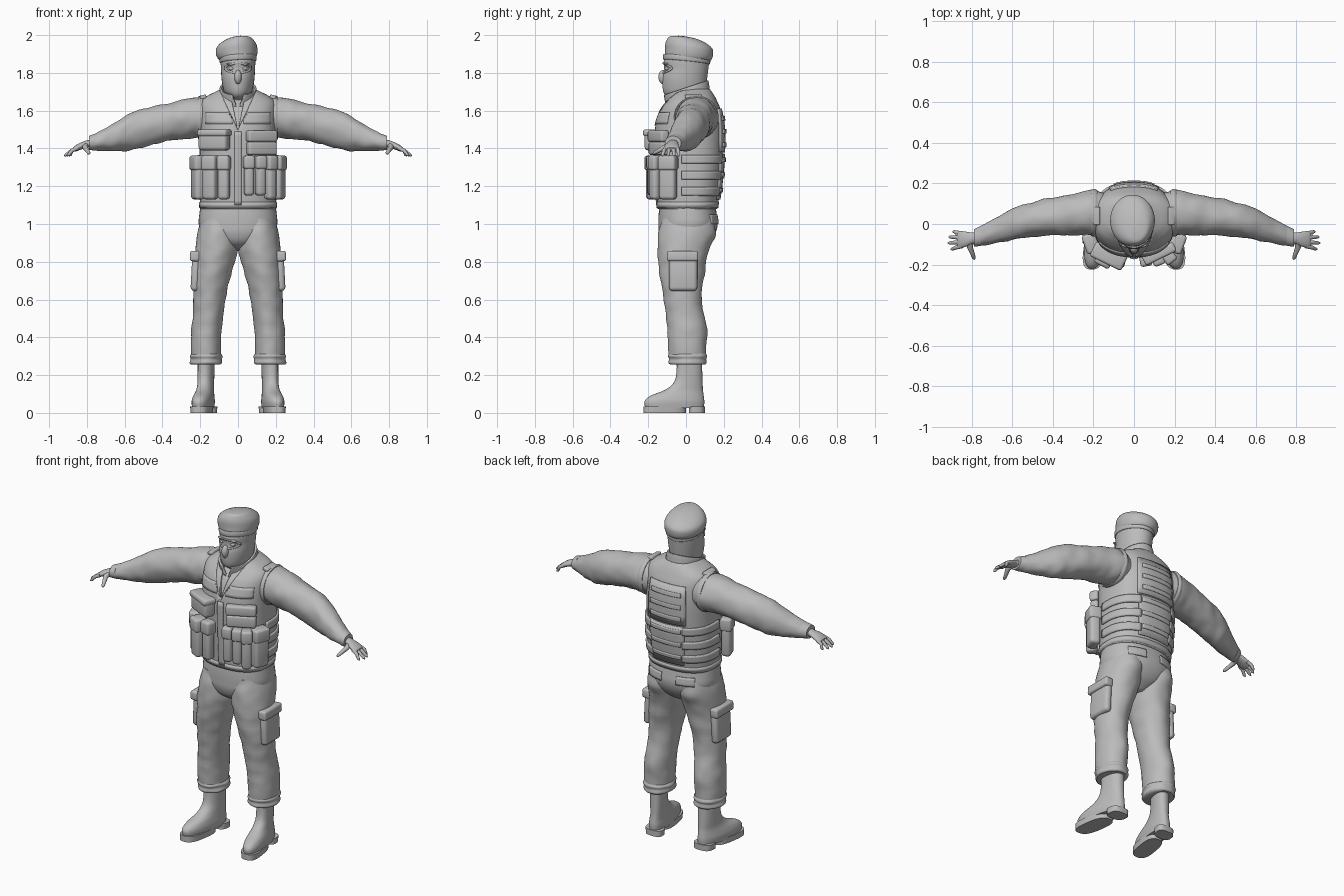
import bpy, bmesh
from math import sin, cos, tau, radians, copysign
from mathutils import Vector, Matrix, noise
from mathutils.bvhtree import BVHTree

if "Cube" in bpy.data.objects:
    bpy.data.objects.remove(bpy.data.objects["Cube"], do_unlink=True)

grey = bpy.data.materials.new("plain grey")
grey.use_nodes = True
grey.diffuse_color = (.5, .5, .5, 1)
shader = next(n for n in grey.node_tree.nodes if n.type == 'BSDF_PRINCIPLED')
shader.inputs["Base Color"].default_value = (.5, .5, .5, 1)
shader.inputs["Roughness"].default_value = .7


# ---------- helpers ----------
def finish(name, bm, mirror=False, thick=0, offset=-1, sharp=40):
    """Turn a bmesh into a shaded object and return a ray-casting tree of it."""
    bmesh.ops.recalc_face_normals(bm, faces=bm.faces[:])
    tree = BVHTree.FromBMesh(bm)
    mesh = bpy.data.meshes.new(name)
    bm.to_mesh(mesh)
    bm.free()
    mesh.materials.append(grey)
    mesh.shade_smooth()
    mesh.set_sharp_from_angle(angle=radians(sharp))
    obj = bpy.data.objects.new(name, mesh)
    bpy.context.scene.collection.objects.link(obj)
    if thick:
        solid = obj.modifiers.new("thickness", 'SOLIDIFY')
        solid.thickness, solid.offset = thick, offset
    if mirror:
        obj.modifiers.new("mirror", 'MIRROR').use_mirror_merge = False
    return tree


def skin(rings, caps=True):
    bm = bmesh.new()
    loops = [[bm.verts.new(p) for p in ring] for ring in rings]
    for low, high in zip(loops, loops[1:]):
        for i in range(len(low)):
            bm.faces.new((low[i - 1], low[i], high[i], high[i - 1]))
    if caps:
        bm.faces.new(loops[0])
        bm.faces.new(loops[-1])
    return bm


def smooth_rows(rows, steps):
    rows = [Vector(r) for r in rows]
    for i in range(len(rows) - 1):
        a, b, c, d = (rows[max(0, min(len(rows) - 1, i + k))] for k in (-1, 0, 1, 2))
        for s in range(steps):
            t = s / steps
            yield b + (c - a) * t / 2 + (a * 2 - b * 5 + c * 4 - d) * t**2 / 2 \
                + (b * 3 - a - c * 3 + d) * t**3 / 2
    yield rows[-1]


def loft(name, rows, axis='z', e=2.0, n=48, steps=4, tilt=(0, 0), shear=0,
         folds=0, caps=True, notch=None, **options):
    """Rows are (position, centre, half width, near edge, far edge)."""
    rings = []
    for t, c, r, a, b in smooth_rows(rows, steps):
        ring = []
        for i in range(n):
            cu, su = cos(tau * i / n), sin(tau * i / n)
            k = 1 + folds * noise.noise(Vector((cu * 1.5, su * 1.5, t * 20)))
            u = c + k * r * copysign(abs(cu) ** (2 / e), cu)
            v = (a + b) / 2 + k * (b - a) / 2 * copysign(abs(su) ** (2 / e), su)
            ring.append((u + shear * v, v, t + tilt[0] * u + tilt[1] * v)
                        if axis == 'z' else (t, u, v))
        rings.append(ring)
    bm = skin(rings, caps)
    if notch:  # V-shaped neck opening at the front
        z0, slope = notch
        for side in (1, -1):
            bmesh.ops.bisect_plane(bm, geom=bm.verts[:] + bm.edges[:] + bm.faces[:],
                                   plane_co=(0, 0, z0), plane_no=(side, 0, -slope))
        inside = []
        for f in bm.faces:
            m = f.calc_center_median()
            if m.y < 0 and abs(m.x) < slope * (m.z - z0):
                inside.append(f)
        bmesh.ops.delete(bm, geom=inside, context='FACES')
    return finish(name, bm, **options)


def tube(name, points, radii, n=12, **options):
    points = [Vector(p) for p in points]
    rings = []
    for i, (p, r) in enumerate(zip(points, radii)):
        along = points[min(i + 1, len(points) - 1)] - points[max(i - 1, 0)]
        turn = along.to_track_quat('Z', 'Y')
        rings.append([p + turn @ Vector((r * cos(tau * k / n), r * sin(tau * k / n), 0))
                      for k in range(n)])
    finish(name, skin(rings), sharp=70, **options)


def drape(name, tree, ray, nu=16, nv=4, lift=.004, thick=.014, mirror=False):
    """Lay a patch on a surface; ray(u, v) gives an origin and a direction."""
    bm = bmesh.new()
    grid = []
    for i in range(nu + 1):
        line = []
        for j in range(nv + 1):
            start, way = (Vector(p) for p in ray(i / nu, j / nv))
            way.normalize()
            hit = tree.ray_cast(start, way)[0] or tree.find_nearest(start)[0]
            line.append(bm.verts.new(hit - way * lift))
        grid.append(line)
    for p, q in zip(grid, grid[1:]):
        for j in range(nv):
            bm.faces.new((p[j], q[j], q[j + 1], p[j + 1]))
    finish(name, bm, mirror, thick, 0)


def around(a0, a1, z0, z1):
    """Rays toward the body axis, for bands between two angles."""
    def ray(u, v):
        a = radians(a0 + (a1 - a0) * u)
        d = Vector((cos(a), sin(a), 0))
        return d + Vector((0, .02, z0 + (z1 - z0) * v)), -d
    return ray


def box(name, loc, size, yaw=0, round=.012, mirror=False, roll=0):
    bm = bmesh.new()
    bmesh.ops.create_cube(bm, size=1)
    bmesh.ops.scale(bm, vec=size, verts=bm.verts)
    bmesh.ops.bevel(bm, geom=bm.edges[:], offset=min(round, min(size) * .45), segments=3,
                    profile=.5, affect='EDGES')
    bm.transform(Matrix.Translation(loc) @ Matrix.Rotation(radians(yaw), 4, 'Z')
                 @ Matrix.Rotation(radians(roll), 4, 'Y'))
    finish(name, bm, mirror, sharp=50)


def ball(name, loc, size, mirror=False):
    bm = bmesh.new()
    bmesh.ops.create_uvsphere(bm, u_segments=20, v_segments=12, radius=1)
    bm.transform(Matrix.Translation(loc) @ Matrix.Diagonal((*size, 1)))
    finish(name, bm, mirror)


def pouch(name, x, y, z0, z1, w, d, yaw):
    h = z1 - z0
    box(name, (x, y, z0 + h / 2), (w, d, h), yaw, .018)
    box(name + "_flap", (x, y, z1 - h * .16), (w + .008, d + .012, h * .34), yaw, .014)


# ---------- boots ----------
loft("boot", [(.025, .175, .052, -.215, .095), (.06, .175, .055, -.22, .097),
              (.09, .174, .05, -.19, .094), (.12, .172, .044, -.115, .09),
              (.16, .172, .042, -.065, .088), (.22, .172, .042, -.05, .086),
              (.3, .172, .042, -.05, .085)], e=2.3, shear=-.15, mirror=True)
for part, y0, y1 in (("boot_sole", -.225, .0), ("boot_heel", .015, .1)):
    loft(part, [(0, .175, .054, y0, y1), (.035, .175, .056, y0, y1)],
         e=2.8, steps=1, shear=-.15, mirror=True)

# ---------- trousers ----------
loft("trouser_leg", [(.26, .17, .08, -.085, .1), (.36, .17, .08, -.095, .11),
                     (.45, .165, .08, -.1, .11), (.55, .155, .082, -.11, .09),
                     (.65, .147, .09, -.125, .085), (.75, .132, .1, -.14, .1),
                     (.85, .115, .112, -.15, .12), (.95, .105, .11, -.145, .155),
                     (1.03, .1, .095, -.13, .15)], folds=.05, mirror=True)
loft("trouser_cuff", [(.255, .17, .078, -.08, .1), (.265, .17, .087, -.09, .108),
                      (.285, .17, .084, -.087, .105), (.3, .17, .088, -.092, .11),
                      (.315, .17, .078, -.085, .105)], folds=.08, mirror=True)
hips = loft("trouser_hips", [(.86, 0, .03, -.06, .06), (.9, 0, .12, -.12, .12),
                             (.95, 0, .19, -.143, .155), (1, 0, .208, -.146, .168),
                             (1.05, 0, .205, -.145, .163), (1.1, 0, .198, -.14, .155)], e=2.3)
box("cargo_pocket", (.224, -.015, .745), (.045, .15, .2), 0, .02, True, -3)
box("cargo_pocket_flap", (.228, -.018, .83), (.052, .165, .055), 0, .012, True, -3)
drape("back_pocket_flap", hips, lambda u, v: ((.05 + .1 * u, 1, 1 + .05 * v), (0, -1, 0)),
      lift=.002, thick=.01, mirror=True)

# ---------- jacket and vest ----------
torso = [(1.08, 0, .2, -.15, .165), (1.2, 0, .205, -.158, .185), (1.35, 0, .203, -.165, .198),
         (1.5, 0, .203, -.165, .2), (1.6, 0, .205, -.138, .185), (1.65, 0, .196, -.105, .165),
         (1.68, 0, .16, -.08, .15), (1.7, 0, .12, -.068, .137), (1.715, 0, .09, -.06, .125)]
jacket = loft("jacket_body", [(z - .01, c, r - .014, a + .014, b - .014)
                              for z, c, r, a, b in torso], e=2.4)
vest = loft("vest", torso, e=2.4, n=64, caps=False, notch=(1.5, .47), thick=.016)
loft("vest_hem", [(1.085, 0, .205, -.156, .171), (1.115, 0, .207, -.158, .175)],
     e=2.4, steps=1, caps=False, thick=.012)
loft("jacket_collar", [(1.65, 0, .1, -.105, .128), (1.7, 0, .1, -.118, .122),
                       (1.722, 0, .097, -.124, .118)], tilt=(0, .33), caps=False,
     notch=(1.6, .4), thick=.012)
drape("lapel", jacket, lambda u, v: (((.22 + .27 * v) * (.02 + .17 * u), -1, 1.52 + .17 * u),
                                     (0, 1, 0)), lift=.014, mirror=True)
loft("sleeve", [(.15, .055, .1, 1.46, 1.655), (.2, .055, .11, 1.455, 1.67),
                (.27, .05, .107, 1.452, 1.662), (.35, .042, .098, 1.445, 1.645),
                (.45, .03, .09, 1.42, 1.62), (.55, .012, .082, 1.395, 1.598),
                (.62, -.008, .075, 1.386, 1.558), (.7, -.038, .06, 1.388, 1.508),
                (.76, -.06, .048, 1.391, 1.475), (.785, -.068, .042, 1.394, 1.465)],
     axis='x', folds=.07, mirror=True)
loft("sleeve_cuff", [(.755, -.058, .05, 1.389, 1.479), (.79, -.069, .043, 1.392, 1.466)],
     axis='x', steps=2, mirror=True)
loft("armhole_trim", [(.18, .055, .112, 1.452, 1.672), (.195, .055, .118, 1.448, 1.68),
                      (.212, .054, .113, 1.451, 1.674)], axis='x', mirror=True)
box("shoulder_buckle", (.185, .04, 1.672), (.035, .09, .02), 0, .006, True, 18)

# vest straps, back panels and front closure
drape("zip_placket", vest, lambda u, v: ((-.018 + .036 * v, -1, 1.1 + .39 * u), (0, 1, 0)),
      lift=.002, thick=.01)
for z in (1.15, 1.235, 1.32):
    drape("side_strap", vest, around(-12, 58, z, z + .045), mirror=True)
drape("lower_back_panel", vest, around(54, 126, 1.13, 1.37), lift=.002, thick=.012)
drape("upper_back_panel", vest, around(52, 128, 1.38, 1.61), lift=.002, thick=.012)
for z in (1.18, 1.26, 1.34, 1.42, 1.49, 1.56):
    drape("back_webbing", vest, around(60, 120, z - .012, z + .012), lift=.008, thick=.012)
drape("chest_panel", vest, lambda u, v: ((.03 + .14 * u, -1, 1.53 + .06 * v), (0, 1, 0)),
      lift=.001, thick=.008, mirror=True)

# pouches
pouch("right_front_pouch", -.145, -.172, 1.13, 1.36, .075, .065, -28)
pouch("right_inner_pouch", -.075, -.178, 1.13, 1.36, .06, .055, -14)
pouch("right_side_pouch", -.213, -.095, 1.13, 1.36, .09, .055, -70)
pouch("left_inner_magazine_pouch", .058, -.178, 1.15, 1.36, .052, .05, 10)
pouch("left_outer_magazine_pouch", .118, -.172, 1.15, 1.36, .052, .055, 22)
pouch("left_front_pouch", .17, -.16, 1.13, 1.36, .055, .06, 38)
pouch("left_side_pouch", .213, -.095, 1.13, 1.36, .09, .06, 70)
pouch("right_chest_pouch", -.125, -.158, 1.39, 1.5, .165, .07, -26)
box("left_chest_pouch", (.125, -.145, 1.4), (.165, .045, .07), 26)
box("left_chest_pouch_flap", (.125, -.147, 1.465), (.17, .05, .06), 26)

# ---------- hands ----------
loft("palm", [(.77, -.068, .03, 1.405, 1.45), (.8, -.07, .028, 1.403, 1.443),
              (.83, -.075, .037, 1.394, 1.432), (.86, -.077, .041, 1.384, 1.416),
              (.873, -.077, .036, 1.382, 1.405)], axis='x', n=24, mirror=True)
for finger, y, tip, spread in (("little", -.046, .895, .008), ("ring", -.067, .915, .003),
                               ("middle", -.088, .919, -.006), ("index", -.109, .905, -.015)):
    tube(finger + "_finger", [(.85, y, 1.402), (.88, y + spread / 2, 1.388),
                              (tip - .008, y + spread, 1.366), (tip, y + spread, 1.36)],
         (.011, .01, .008, .003), mirror=True)
tube("thumb", [(.805, -.08, 1.418), (.81, -.115, 1.405), (.798, -.145, 1.388),
               (.79, -.168, 1.376), (.787, -.175, 1.372)],
     (.016, .014, .011, .009, .003), mirror=True)

# ---------- head ----------
head = loft("masked_head", [(1.6, 0, .075, -.06, .11), (1.655, 0, .07, -.075, .11),
                            (1.675, 0, .062, -.105, .11), (1.7, 0, .074, -.12, .108),
                            (1.74, 0, .083, -.125, .108), (1.78, 0, .088, -.124, .113),
                            (1.82, 0, .09, -.115, .118), (1.86, 0, .092, -.118, .122),
                            (1.9, 0, .09, -.1, .12), (1.94, 0, .06, -.07, .09)])
ball("nose", (0, -.12, 1.778), (.02, .026, .038))
ball("eye", (.034, -.099, 1.823), (.016, .014, .011), True)
ball("brow", (.036, -.104, 1.846), (.026, .012, .007), True)
drape("eye_slit_rim", head, lambda u, v: (((.06 + .012 * v) * cos(tau * u), -1,
                                           1.825 + (.022 + .008 * v) * sin(tau * u)), (0, 1, 0)),
      nu=40, nv=2, lift=.002, thick=.008)
slope = (.06, -.1)
loft("beret", [(1.872, 0, .094, -.112, .122), (1.886, -.004, .104, -.112, .136),
               (1.91, -.007, .11, -.111, .143), (1.94, -.007, .107, -.11, .141),
               (1.965, -.002, .088, -.102, .112), (1.984, .008, .056, -.085, .06),
               (1.992, .01, .012, -.04, .005)], tilt=slope)
loft("beret_band", [(1.858, 0, .094, -.119, .124), (1.865, 0, .098, -.122, .128),
                    (1.882, 0, .098, -.122, .128), (1.888, 0, .094, -.118, .124)], tilt=slope)
